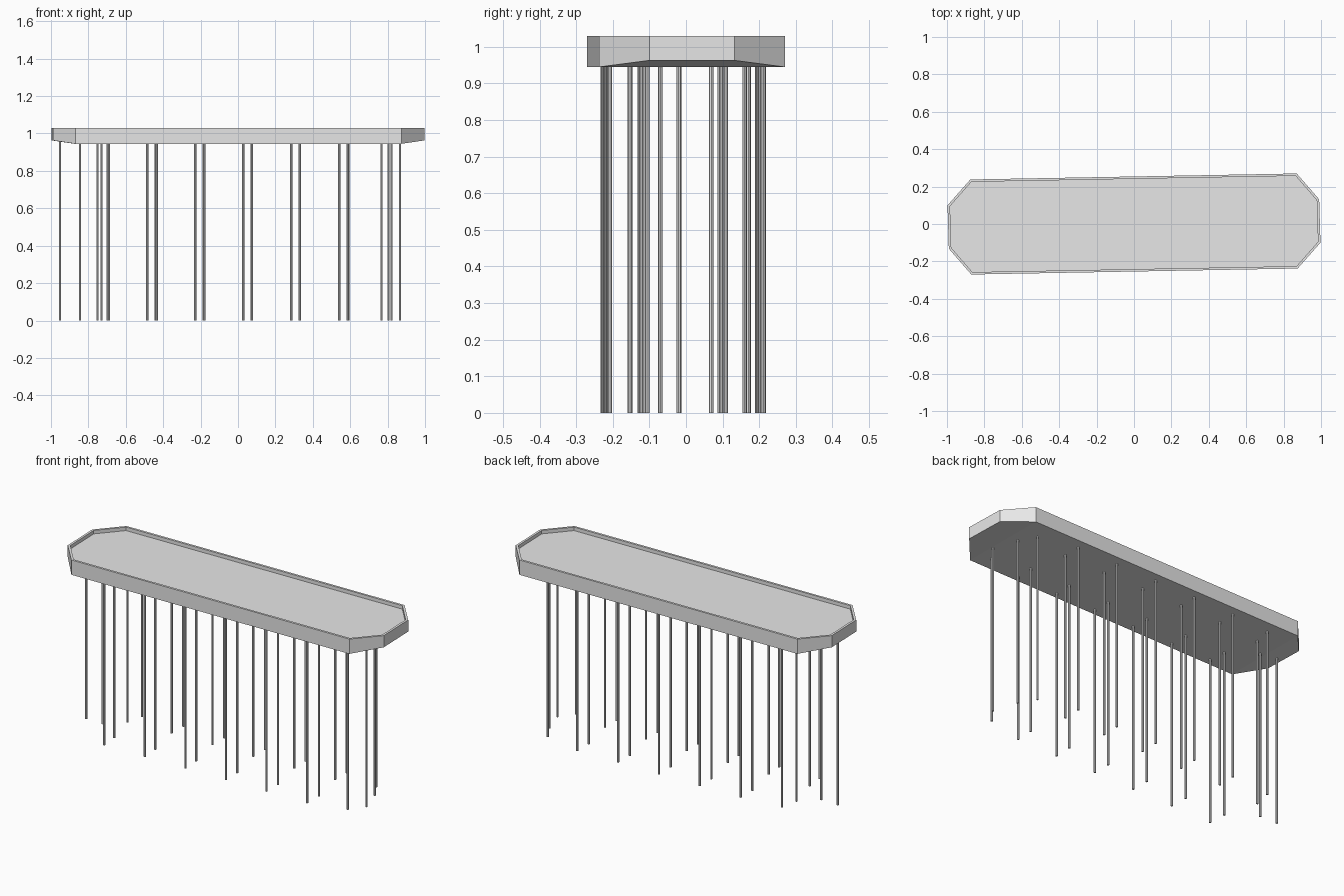
import bpy, bmesh

cube = bpy.data.objects.get("Cube")
if cube:
    bpy.data.objects.remove(cube, do_unlink=True)

# Single plain grey for the whole pier
grey = bpy.data.materials.new("light_grey")
grey.use_nodes = True
colour = (0.8, 0.8, 0.8, 1)
grey.diffuse_color = colour
grey.node_tree.nodes["Principled BSDF"].inputs["Base Color"].default_value = colour

TOP, BOTTOM, END_BOTTOM = 1.03, 0.945, 0.963
RIM, RECESS = 0.014, 0.02
LEG_RADIUS, LEG_TOP = 0.0062, 0.968


def finish(bm, name):
    bmesh.ops.recalc_face_normals(bm, faces=bm.faces)
    mesh = bpy.data.meshes.new(name)
    bm.to_mesh(mesh)
    bm.free()
    mesh.materials.append(grey)
    obj = bpy.data.objects.new(name, mesh)
    bpy.context.collection.objects.link(obj)
    return obj


# Deck: slightly skewed octagon, with point symmetry about the centre
half = [(0.875, -0.238), (0.997, -0.1), (0.99, 0.132), (0.87, 0.27)]
outline = half + [(-x, -y) for x, y in half]
bm = bmesh.new()
top = [bm.verts.new((x, y, TOP)) for x, y in outline]
low = [bm.verts.new((x, y, END_BOTTOM if abs(x) > 0.95 else BOTTOM)) for x, y in outline]
count = len(outline)
for i in range(count):
    j = (i + 1) % count
    bm.faces.new((low[i], low[j], top[j], top[i]))

# Flat underside with both ends sloping up
for ids in ((0, 1, 2, 3), (4, 5, 6, 7), (0, 3, 4, 7)):
    bm.faces.new([low[i] for i in ids])

# Raised rim around a sunken floor
floor = bm.faces.new(top)
bmesh.ops.recalc_face_normals(bm, faces=bm.faces)
bmesh.ops.inset_region(bm, faces=[floor], thickness=RIM)
sunken = bmesh.ops.extrude_face_region(bm, geom=[floor])
bmesh.ops.delete(bm, geom=[floor], context='FACES_ONLY')
bmesh.ops.translate(bm, vec=(0, 0, -RECESS),
                    verts=[g for g in sunken["geom"] if isinstance(g, bmesh.types.BMVert)])
finish(bm, "deck")


# Slender piles
def pile(name, x, y):
    bm = bmesh.new()
    bmesh.ops.create_cone(bm, cap_ends=True, segments=8, radius1=LEG_RADIUS,
                          radius2=LEG_RADIUS, depth=LEG_TOP)
    bmesh.ops.translate(bm, verts=bm.verts, vec=(x, y, LEG_TOP / 2))
    obj = finish(bm, name)
    for poly in obj.data.polygons:
        poly.use_smooth = False


# Long rows: name, number, first pile, last pile
rows = [
    ("front_outer_pile", 6, (-0.69, -0.228), (0.585, -0.208)),
    ("front_inner_pile", 6, (-0.698, -0.126), (0.589, -0.106)),
    ("back_inner_pile", 5, (-0.486, 0.092), (0.541, 0.109)),
    ("back_outer_pile", 5, (-0.484, 0.195), (0.543, 0.212)),
]
for name, number, (x0, y0), (x1, y1) in rows:
    for i in range(number):
        t = i / (number - 1)
        pile(f"{name}_{i + 1}", x0 + (x1 - x0) * t, y0 + (y1 - y0) * t)

# Loose clusters under the two ends
ends = {
    "right_end_pile": [(-0.952, -0.018), (-0.845, -0.02), (-0.751, 0.069), (-0.73, 0.171)],
    "left_end_pile": [(0.767, 0.16), (0.821, 0.069), (0.866, -0.07), (0.805, -0.153)],
}
for name, spots in ends.items():
    for i, (x, y) in enumerate(spots):
        pile(f"{name}_{i + 1}", x, y)
